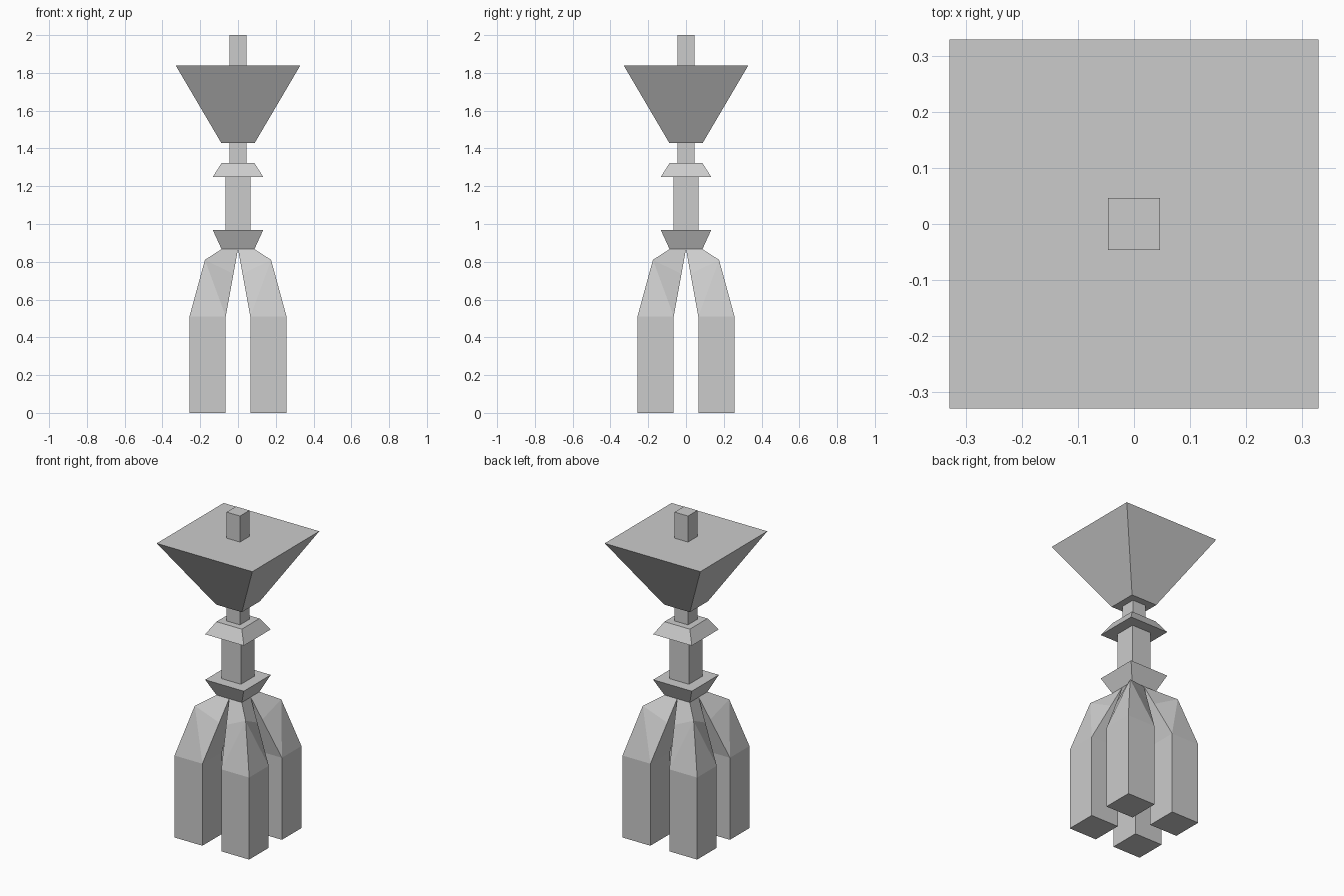
import bpy, bmesh, math
from mathutils import Matrix

if "Cube" in bpy.data.objects:
    bpy.data.objects.remove(bpy.data.objects["Cube"])


def finish(bm, name):
    bmesh.ops.recalc_face_normals(bm, faces=bm.faces)
    mesh = bpy.data.meshes.new(name)
    bm.to_mesh(mesh)
    bm.free()
    obj = bpy.data.objects.new(name, mesh)
    bpy.context.collection.objects.link(obj)
    return obj


def tapered_block(name, z0, half0, z1, half1):
    """Square block whose half width changes from half0 to half1."""
    bm = bmesh.new()
    r = math.sqrt(2)
    mat = Matrix.Translation((0, 0, (z0 + z1) / 2)) @ Matrix.Rotation(math.pi / 4, 4, 'Z')
    bmesh.ops.create_cone(bm, cap_ends=True, segments=4, radius1=half0 * r,
                          radius2=half1 * r, depth=z1 - z0, matrix=mat)
    return finish(bm, name)


def leg(name, sx, sy):
    """Square leg that bends inward and meets the others at the centre."""
    def square(a, b, z):
        return [(b, b, z), (a, b, z), (a, a, z), (b, a, z)]
    shoulder = [(.175, .175, .81), (.024, .15, .735), (.024, .024, .735), (.15, .024, .735)]
    rings = [square(.065, .257, 0), square(.065, .257, .51), shoulder, square(0, .087, .867)]
    bm = bmesh.new()
    loops = [[bm.verts.new((x * sx, y * sy, z)) for x, y, z in ring] for ring in rings]
    bm.faces.new(loops[0])
    bm.faces.new(loops[-1])
    for k, (lo, hi) in enumerate(zip(loops, loops[1:])):
        for i in range(4):
            j = (i + 1) % 4
            if k == 1 and i in (0, 3):
                # outer faces fold from the shoulder to the inner knee corner
                o, n = (0, 1) if i == 0 else (0, 3)
                bm.faces.new((lo[o], lo[n], hi[o]))
                bm.faces.new((lo[n], hi[n], hi[o]))
            else:
                bm.faces.new((lo[i], lo[j], hi[j], hi[i]))
    return finish(bm, name)


# four legs
for sx, side in ((-1, "left"), (1, "right")):
    for sy, end in ((-1, "front"), (1, "back")):
        leg(f"{end}_{side}_leg", sx, sy)

# collars, column and funnel stacked from bottom to top
for part in (("lower_collar", .867, .087, .967, .133),
             ("column", .967, .067, 1.25, .067),
             ("upper_collar", 1.25, .133, 1.323, .087),
             ("neck", 1.323, .046, 1.43, .046),
             ("funnel_top", 1.43, .089, 1.838, .329),
             ("finial", 1.838, .046, 2.0, .046)):
    tapered_block(*part)
